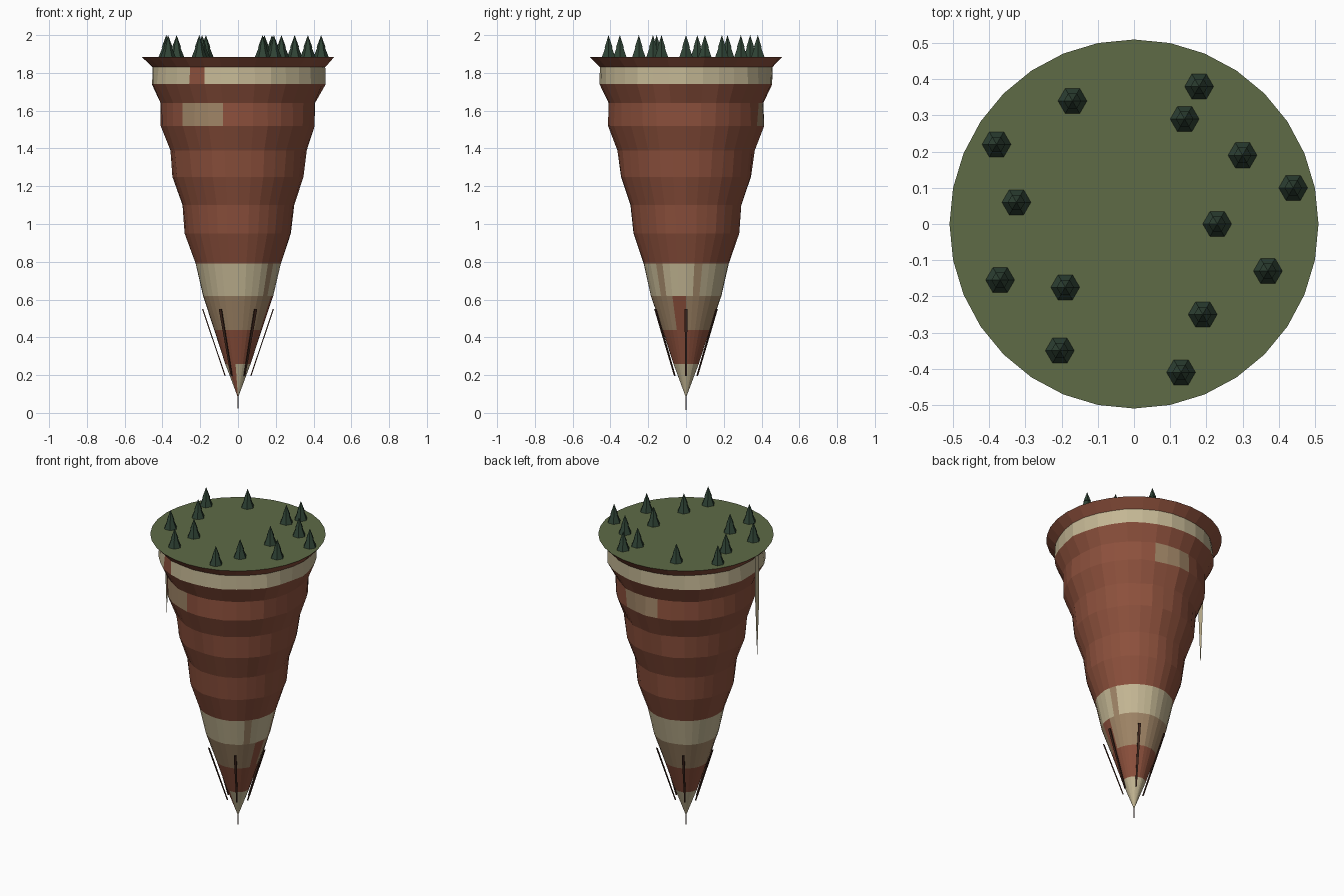
import bpy, bmesh, random
from math import cos, sin, tau
from mathutils import Matrix, Vector

random.seed(4)
if "Cube" in bpy.data.objects:
    bpy.data.objects.remove(bpy.data.objects["Cube"])


def material(name, r, g, b):
    linear = [((c / 255 + 0.055) / 1.055) ** 2.4 for c in (r, g, b)] + [1]
    m = bpy.data.materials.new(name)
    m.use_nodes = True
    m.diffuse_color = linear
    m.node_tree.nodes["Principled BSDF"].inputs["Base Color"].default_value = linear
    return m


red = material("red rock", 140, 80, 60)
cream = material("cream rock", 196, 183, 148)
tan = material("tan rock", 162, 135, 104)
grass = material("grass green", 94, 107, 70)
pine = material("pine green", 47, 67, 53)
root = material("dark root", 66, 40, 30)


def finish(name, bm, *mats):
    bmesh.ops.recalc_face_normals(bm, faces=bm.faces)
    mesh = bpy.data.meshes.new(name)
    bm.to_mesh(mesh)
    bm.free()
    for m in mats:
        mesh.materials.append(m)
    ob = bpy.data.objects.new(name, mesh)
    bpy.context.collection.objects.link(ob)
    return ob


SIDES = 32
TOP = 1.885
RED, CREAM, TAN = range(3)


def ring(bm, radius, z, noise=0.0):
    verts = []
    for i in range(SIDES):
        r = radius * (1 + random.uniform(-noise, noise))
        a = tau * i / SIDES
        verts.append(bm.verts.new((r * cos(a), r * sin(a), z)))
    return verts


# Terraced rock: radius and height of each ledge, colour of the band beneath it
ledges = [(0.51, TOP, RED), (0.457, 1.83, CREAM), (0.46, 1.74, RED),
          (0.412, 1.64, RED), (0.41, 1.52, RED), (0.36, 1.39, RED),
          (0.347, 1.25, RED), (0.295, 1.10, RED), (0.28, 0.95, RED),
          (0.225, 0.79, CREAM), (0.187, 0.62, TAN), (0.126, 0.44, RED),
          (0.067, 0.26, CREAM)]
# Odd-coloured stone blocks: band number -> {side: colour}
blocks = {1: {21: RED},
          3: {s: TAN for s in (6, 7, 8, 20, 21, 22)},
          9: {1: TAN, 28: TAN},
          10: {30: RED, 31: RED},
          12: {s: RED for s in range(19, 23)}}

bm = bmesh.new()
rings = [ring(bm, r, z, 0.0 if z == TOP else 0.012) for r, z, _ in ledges]
tip = bm.verts.new((0, 0, 0.08))
for band, (_, _, colour) in enumerate(ledges):
    upper = rings[band]
    for s in range(SIDES):
        t = (s + 1) % SIDES
        if band + 1 < len(rings):
            lower = rings[band + 1]
            face = bm.faces.new((upper[s], lower[s], lower[t], upper[t]))
        else:
            face = bm.faces.new((upper[s], tip, upper[t]))
        face.material_index = blocks.get(band, {}).get(s, colour)
finish("terraced_rock", bm, red, cream, tan)

# Grass top
bm = bmesh.new()
bm.faces.new(ring(bm, 0.51, TOP))
finish("grass_top", bm, grass)

# Pine trees
tree_spots = [(0.18, 0.38), (0.14, 0.29), (0.30, 0.19), (0.44, 0.10),
              (0.23, 0.0), (0.37, -0.13), (0.19, -0.25), (0.13, -0.41),
              (-0.17, 0.34), (-0.38, 0.22), (-0.325, 0.06),
              (-0.37, -0.155), (-0.19, -0.175), (-0.205, -0.35)]


def pine_cone(bm, x, y, z, radius, height):
    turn = Matrix.Rotation(tau / 4, 4, "Z")
    bmesh.ops.create_cone(bm, cap_ends=True, segments=6, radius1=radius, radius2=0,
                          depth=height,
                          matrix=Matrix.Translation((x, y, z + height / 2)) @ turn)


for n, (x, y) in enumerate(tree_spots, 1):
    bm = bmesh.new()
    pine_cone(bm, x, y, TOP, 0.04, 0.1)
    pine_cone(bm, x, y, TOP + 0.05, 0.024, 0.065)
    finish(f"pine_tree_{n}", bm, pine)

# Hanging roots: six slim tapering strips around the lower point
for n in range(6):
    spin = Matrix.Rotation(tau * n / 6, 4, "Z")
    bm = bmesh.new()
    loops = []
    for r, z, half in ((0.187, 0.55, 0.008), (0.068, 0.195, 0.004)):
        corners = ((-1, -1), (1, -1), (1, 1), (-1, 1))
        loops.append([bm.verts.new(spin @ Vector((r + i * 0.003, j * half, z)))
                      for i, j in corners])
    for s in range(4):
        t = (s + 1) % 4
        bm.faces.new((loops[0][s], loops[0][t], loops[1][t], loops[1][s]))
    for loop in loops:
        bm.faces.new(loop)
    finish(f"hanging_root_{n + 1}", bm, root)

# Thin root at the very bottom
bm = bmesh.new()
bmesh.ops.create_cone(bm, cap_ends=True, segments=6, radius1=0.001, radius2=0.003,
                      depth=0.09, matrix=Matrix.Translation((0, 0, 0.045)))
finish("bottom_root", bm, root)

# Flat trickle falling from the rim on the right side
bm = bmesh.new()
outline = [(-0.02, TOP), (-0.02, 1.6), (0, 1.23), (0.02, 1.6), (0.02, TOP)]
bm.faces.new([bm.verts.new((-0.505, y, z)) for y, z in outline])
finish("hanging_trickle", bm, cream)
